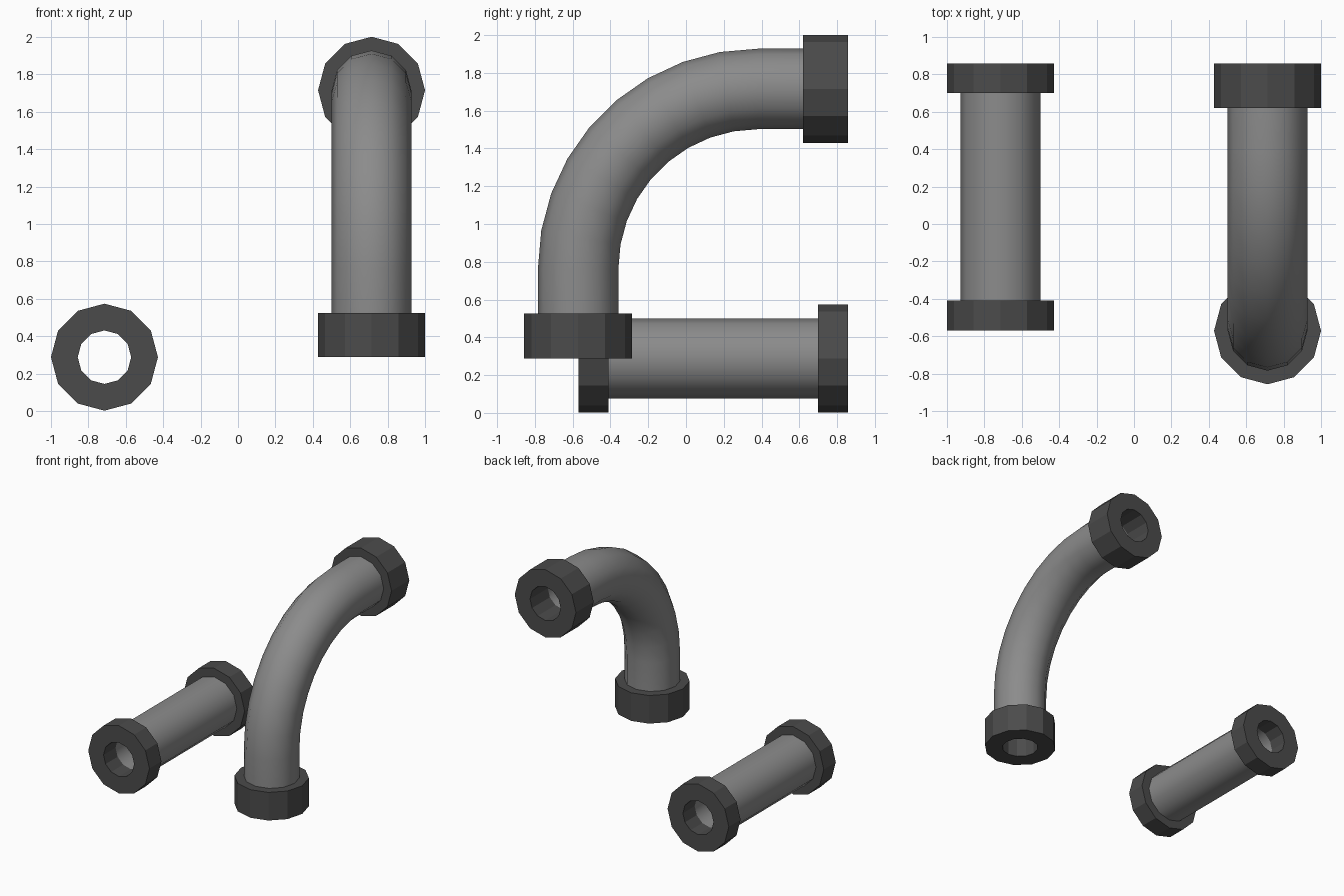
import bpy, bmesh
from math import sin, cos, pi, radians
from mathutils import Vector

if "Cube" in bpy.data.objects:
    bpy.data.objects.remove(bpy.data.objects["Cube"])

SIDES = 12
FLANGE_R, PIPE_R, BORE_R = 0.286, 0.213, 0.143


def material(name, v):
    m = bpy.data.materials.new(name)
    m.diffuse_color = (v, v, v, 1)
    m.use_nodes = True
    m.node_tree.nodes["Principled BSDF"].inputs["Base Color"].default_value = m.diffuse_color
    return m


LIGHT = material("pipe_grey", 0.26)
DARK = material("flange_dark_grey", 0.07)


def tube(name, x, path, outer, mat, smooth=False):
    """Hollow tube along (y, z, angle) stations; angle 0 = up, 90 = +y."""
    bm = bmesh.new()

    def ring(y, z, a, r):
        side = Vector((1, 0, 0))
        out = Vector((0, -cos(a), sin(a)))
        return [bm.verts.new(Vector((x, y, z)) + r * (cos(t) * side + sin(t) * out))
                for t in (2 * pi * i / SIDES for i in range(SIDES))]

    # outer skin forward, bore backward, closed into one loop of rings
    loops = [ring(y, z, radians(a), outer) for y, z, a in path]
    loops += [ring(y, z, radians(a), BORE_R) for y, z, a in reversed(path)]
    for k, lo in enumerate(loops):
        hi = loops[(k + 1) % len(loops)]
        for i in range(SIDES):
            j = (i + 1) % SIDES
            bm.faces.new((lo[i], lo[j], hi[j], hi[i]))
    bmesh.ops.recalc_face_normals(bm, faces=bm.faces)
    me = bpy.data.meshes.new(name)
    bm.to_mesh(me)
    bm.free()
    me.materials.append(mat)
    ob = bpy.data.objects.new(name, me)
    bpy.context.collection.objects.link(ob)
    if smooth:
        bpy.ops.object.select_all(action='DESELECT')
        ob.select_set(True)
        bpy.context.view_layer.objects.active = ob
        bpy.ops.object.shade_smooth_by_angle(angle=radians(40))


# straight pipe with two thin flanges
X1, Z1 = -0.714, 0.288
for name, y0, y1, r, mat, sm in (
        ("straight_pipe", -0.41, 0.70, PIPE_R, LIGHT, True),
        ("straight_front_flange", -0.57, -0.41, FLANGE_R, DARK, False),
        ("straight_back_flange", 0.70, 0.857, FLANGE_R, DARK, False)):
    tube(name, X1, [(y0, Z1, 90), (y1, Z1, 90)], r, mat, sm)

# elbow pipe: short straight, quarter bend in nine steps, short straight
X2, Y2, Z2 = 0.714, -0.571, 1.715
CY, CZ, BEND = 0.381, 0.763, 0.952
bend = [(CY - BEND * cos(radians(a)), CZ + BEND * sin(radians(a)), a)
        for a in range(0, 91, 10)]
tube("elbow_pipe", X2, [(Y2, 0.525, 0)] + bend + [(0.62, Z2, 90)], PIPE_R, LIGHT, True)

# thick flanges on the elbow ends
tube("elbow_lower_flange", X2, [(Y2, 0.288, 0), (Y2, 0.525, 0)], FLANGE_R, DARK)
tube("elbow_upper_flange", X2, [(0.62, Z2, 90), (0.857, Z2, 90)], FLANGE_R, DARK)
